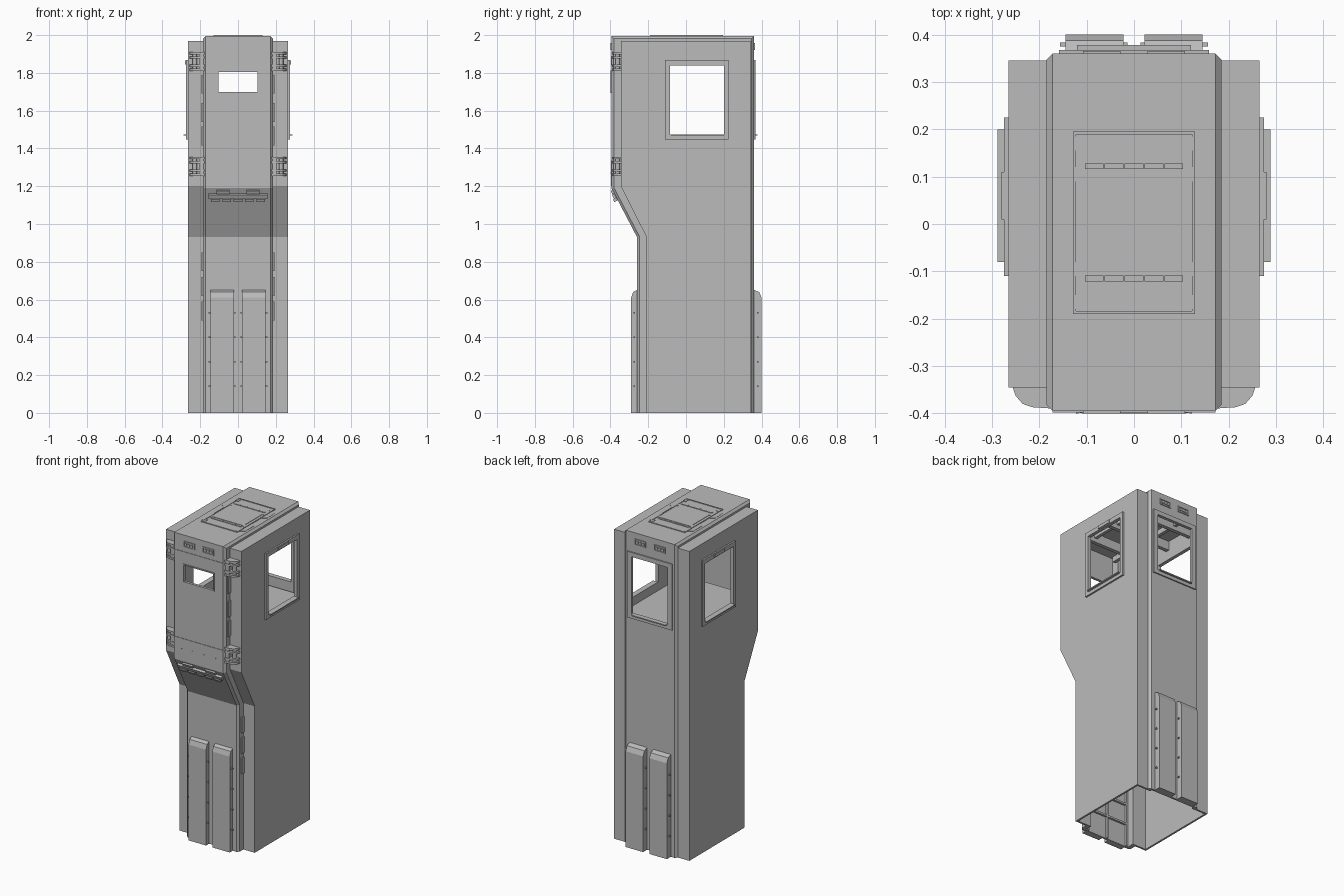
import bpy, bmesh
from mathutils import Matrix

if "Cube" in bpy.data.objects:
    bpy.data.objects.remove(bpy.data.objects["Cube"])

steel = bpy.data.materials.new("grey_steel")
steel.use_nodes = True
GREY = (0.5, 0.5, 0.5, 1)
steel.diffuse_color = GREY
steel.node_tree.nodes["Principled BSDF"].inputs["Base Color"].default_value = GREY


def finish(name, bm):
    bmesh.ops.recalc_face_normals(bm, faces=bm.faces[:])
    me = bpy.data.meshes.new(name)
    bm.to_mesh(me)
    bm.free()
    me.materials.append(steel)
    ob = bpy.data.objects.new(name, me)
    bpy.context.scene.collection.objects.link(ob)
    return ob


def add_box(bm, x, y, z, rot=None):
    """Add a box from (low, high) ranges, optionally turned about its centre."""
    size = Matrix.Diagonal((x[1] - x[0], y[1] - y[0], z[1] - z[0], 1))
    place = Matrix.Translation([sum(r) / 2 for r in (x, y, z)])
    turn = Matrix.Rotation(rot, 4, 'X') if rot else Matrix()
    bmesh.ops.create_cube(bm, size=1, matrix=place @ turn @ size)


def boxes(name, parts):
    bm = bmesh.new()
    for p in parts:
        add_box(bm, *p)
    return finish(name, bm)


def mirror(parts):
    """Repeat box ranges on the other side of x = 0."""
    return parts + [((-p[0][1], -p[0][0]),) + tuple(p[1:]) for p in parts]


def add_prism(bm, points, axis, low, high):
    def co(p, d):
        return (d, p[0], p[1]) if axis == 'X' else (p[0], p[1], d)
    face = bm.faces.new([bm.verts.new(co(p, low)) for p in points])
    ext = bmesh.ops.extrude_face_region(bm, geom=[face], use_keep_orig=True)
    move = co((0, 0), high - low)
    bmesh.ops.translate(bm, vec=move, verts=[v for v in ext["geom"] if isinstance(v, bmesh.types.BMVert)])


def tower(name, half, upper, lower, back, top, knee, bottom=0.0, chamfer=0):
    """Side profile with the overhanging front, extruded across x."""
    bm = bmesh.new()
    pts = [(upper, top), (upper, knee), (lower, 0.932), (lower, bottom), (back, bottom), (back, top)]
    add_prism(bm, pts, 'X', -half, half)
    if chamfer:
        bmesh.ops.recalc_face_normals(bm, faces=bm.faces[:])
        rim = [e for e in bm.edges
               if abs(e.verts[0].co.x - e.verts[1].co.x) < 1e-5
               and max(v.co.z for v in e.verts) > bottom + 0.01]
        bmesh.ops.bevel(bm, geom=rim, offset=chamfer, segments=1, affect='EDGES', profile=0.5)
    return finish(name, bm)


def carve(ob, cutters):
    for c in cutters:
        m = ob.modifiers.new("cut", 'BOOLEAN')
        m.operation, m.solver, m.object = 'DIFFERENCE', 'EXACT', c
    dg = bpy.context.evaluated_depsgraph_get()
    me = bpy.data.meshes.new_from_object(ob.evaluated_get(dg))
    ob.modifiers.clear()
    ob.data = me


# Hollow body: wide side hull and a chamfered centre spine, open below
T = 0.012
hull = tower("side_hull", 0.265, -0.345, -0.21, 0.345, 1.97, 1.2)
spine = tower("centre_spine", 0.185, -0.395, -0.26, 0.36, 1.995, 1.19, chamfer=0.013)
cutters = [
    tower("hull_cutter", 0.265 - T, -0.345 + T, -0.21 + T, 0.345 - T, 1.97 - T, 1.2, -0.1),
    tower("spine_cutter", 0.17 - T, -0.395 + T, -0.26 + T, 0.36 - T, 1.995 - T, 1.19, -0.1),
    boxes("side_window_cutter", [((-0.5, 0.5), (-0.085, 0.2), (1.475, 1.84))]),
    boxes("back_window_cutter", [((-0.128, 0.128), (0.2, 0.6), (1.475, 1.84))]),
    boxes("front_window_cutter", [((-0.103, 0.103), (-0.6, -0.2), (1.7, 1.805))]),
]
for c in cutters:
    c.hide_render = True
carve(hull, cutters)
carve(spine, cutters)
for c in cutters:
    bpy.data.objects.remove(c)

# Cabin floor and roof beams inside
boxes("cabin_floor", [((-0.254, 0.254), (-0.334, 0.334), (1.405, 1.42))])
boxes("roof_beams", [((-0.254, 0.254), (y - 0.012, y + 0.012), (1.9, 1.959)) for y in (-0.2, 0, 0.2)]
      + mirror([((0.12, 0.14), (-0.334, 0.334), (1.925, 1.959))]))


def frame(u, v, w, h):
    """Four bars around an opening: ranges u, v with border widths w and h."""
    return [((u[0] - w, u[0]), (v[0] - h, v[1] + h)), ((u[1], u[1] + w), (v[0] - h, v[1] + h)),
            (u, (v[0] - h, v[0])), (u, (v[1], v[1] + h))]


# Window frames, sills and top catches
side = [((0.262, 0.275), u, v) for u, v in frame((-0.085, 0.2), (1.475, 1.84), 0.025, 0.028)]
boxes("side_window_frames", mirror(side))
boxes("side_window_sills", mirror([((0.262, 0.288), (-0.08, 0.2), (1.468, 1.475))]))
boxes("side_window_catches", mirror([((0.27, 0.28), (0.01, 0.11), (1.845, 1.865))]))
boxes("back_window_frame", [(u, (0.357, 0.368), v)
                            for u, v in frame((-0.128, 0.128), (1.475, 1.84), 0.03, 0.028)])
boxes("back_window_sill", [((-0.12, 0.12), (0.357, 0.378), (1.468, 1.475))])
boxes("front_window_frame", [(u, (-0.4, -0.39), v)
                             for u, v in frame((-0.103, 0.103), (1.7, 1.805), 0.007, 0.007)])

# Door straps with bolt heads
boxes("door_straps", [((-0.172, 0.172), (-0.398, -0.39), z) for z in ((1.84, 1.89), (1.2, 1.335))])
boxes("strap_bolts", [((x - 0.003, x + 0.003), (-0.4, -0.39), (1.267, 1.273))
                      for x in (-0.12, -0.04, 0.04, 0.12)])

# Vents above the door and the back window
vents = []
for y in ((-0.4, -0.39), (0.355, 0.365)):
    for cx in (-0.068, 0.068):
        vents += [(u, y, v) for u, v in frame((cx - 0.034, cx + 0.034), (1.925, 1.953), 0.006, 0.005)]
        vents += [((cx + d - 0.008, cx + d + 0.008), y, (1.932, 1.946)) for d in (-0.021, 0, 0.021)]
boxes("vents", vents)

# Door hinges: stacked rounded plates around a pin
bm = bmesh.new()
plate = [(0.17, -0.34), (0.258, -0.34), (0.25, -0.363), (0.235, -0.38), (0.215, -0.387), (0.17, -0.39)]
for cz in (1.86, 1.305):
    for s in (-1, 1):
        for dz in (-0.05, -0.028, 0.016, 0.038):
            add_prism(bm, [(s * x, y) for x, y in plate], 'Z', cz + dz, cz + dz + 0.012)
        bmesh.ops.create_cone(bm, cap_ends=True, segments=12, radius1=0.012, radius2=0.012, depth=0.1,
                              matrix=Matrix.Translation((s * 0.228, -0.362, cz)))
        add_box(bm, sorted((s * 0.18, s * 0.205)), (-0.385, -0.34), (cz - 0.045, cz + 0.045))
finish("door_hinges", bm)

# Interlocking teeth in the gap beside the spine
boxes("spine_teeth", mirror(
    [((0.18, 0.192), (-0.37, -0.343), (z, z + 0.1)) for z in (1.415, 1.54, 1.69)]
    + [((0.18, 0.192), (-0.235, -0.208), (z, z + 0.1)) for z in (0.49, 0.62, 0.75)]))

# Step handle on the overhang
boxes("overhang_handle", [((-0.155, 0.155), (-0.388, -0.368), (1.135, 1.16), 0.48)]
      + [((x - 0.023, x + 0.023), (-0.384, -0.364), (1.12, 1.135), 0.48) for x in (-0.12, -0.06, 0, 0.06, 0.12)]
      + mirror([((0.045, 0.115), (-0.395, -0.38), (1.16, 1.18), 0.48)]))

# Raised ribs on the lower front and back, with bolts along their edges
bm = bmesh.new()
bolts = []
for base, out in ((-0.258, -0.29), (0.358, 0.4)):
    for s in (-1, 1):
        pts = [(base, 0), (out, 0), (out, 0.61), (base + (out - base) * 0.7, 0.64), (base, 0.652)]
        add_prism(bm, pts, 'X', s * 0.022, s * 0.145)
    mid = (base + out) / 2
    bolts += [((x, x + 0.018), (mid - 0.004, mid + 0.004), (z - 0.004, z + 0.004))
              for x in (0.014, 0.138) for z in (0.14, 0.27, 0.4, 0.53)]
finish("lower_ribs", bm)
boxes("rib_bolts", mirror(bolts))

# Stiffeners inside the lower front
boxes("inner_stiffeners", [((-0.15, 0.15), (-0.25, -0.235), (z, z + 0.012)) for z in (0.14, 0.27, 0.4, 0.53)]
      + [((x - 0.006, x + 0.006), (-0.25, -0.235), (0, 0.65)) for x in (-0.145, 0, 0.145)])

# Roof hatch: lobed base plate, rim, slatted ends and lid
bm = bmesh.new()
edge = [(0.128, 0.17), (0.157, 0.15), (0.157, 0.065), (0.13, 0.045)]
half = [(0.128, 0.195)] + edge + [(x, -y) for x, y in reversed(edge)] + [(0.128, -0.19)]
add_prism(bm, half + [(-x, y) for x, y in reversed(half)], 'Z', 1.99, 1.9965)
finish("hatch_base", bm)
boxes("hatch_rim", [(u, v, (1.99, 2.0)) for u, v in frame((-0.122, 0.122), (-0.184, 0.189), 0.007, 0.006)])
boxes("hatch_lid", [((-0.108, 0.108), (-0.1, 0.11), (1.99, 1.999))])
boxes("hatch_slats", [((x - 0.02, x + 0.02), (y - 0.006, y + 0.006), (1.99, 2.0))
                      for x in (-0.084, -0.042, 0, 0.042, 0.084) for y in (-0.115, 0.122)]
      + mirror([((0.108, 0.122), y, (1.99, 1.999)) for y in ((-0.18, -0.15), (-0.11, -0.08),
                                                            (0.09, 0.12), (0.155, 0.185))]))
